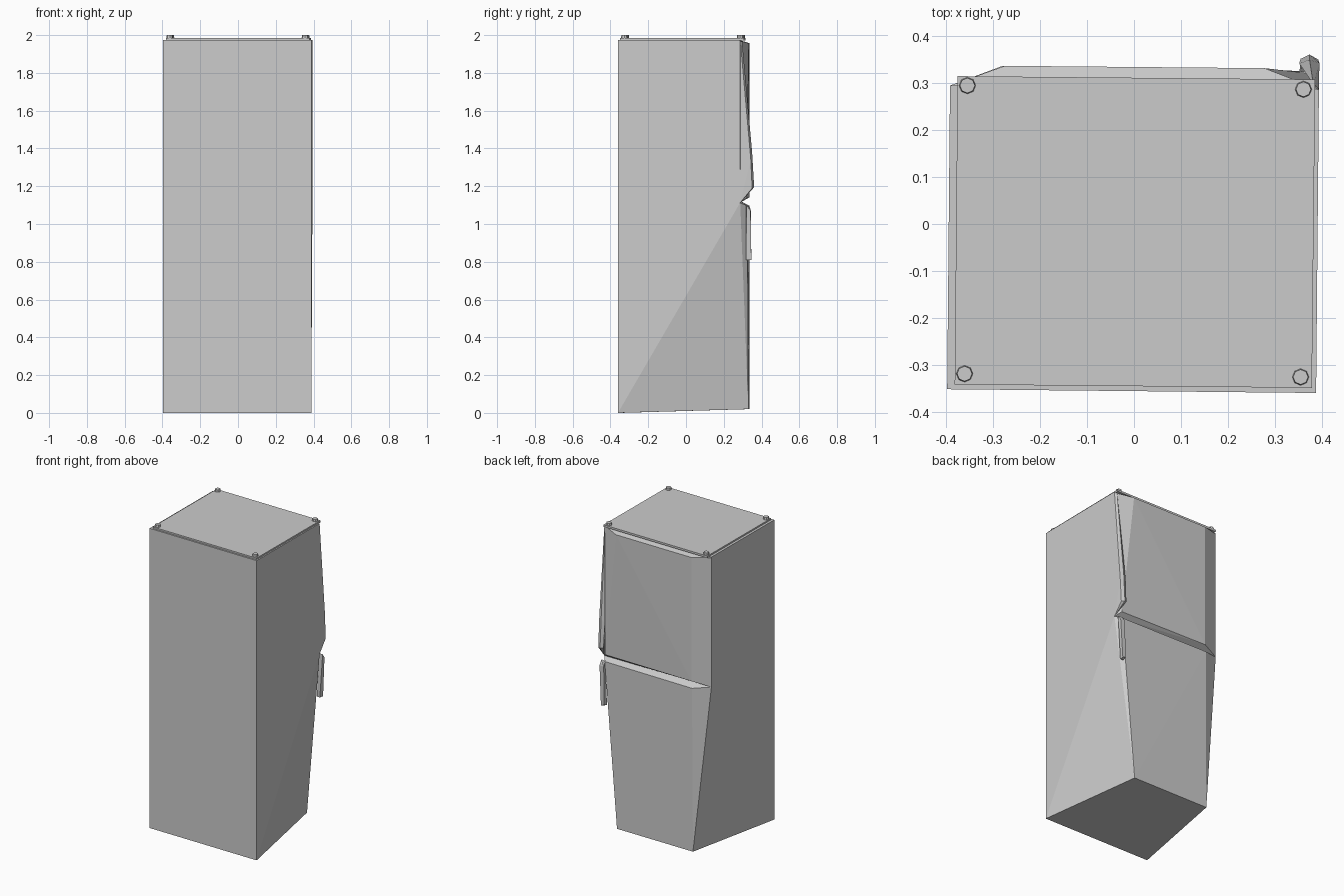
import bpy, bmesh

if "Cube" in bpy.data.objects:
    bpy.data.objects.remove(bpy.data.objects["Cube"])

def make(name, verts, faces=None):
    """Mesh from given faces, or the convex hull of the points."""
    bm = bmesh.new()
    vs = [bm.verts.new(v) for v in verts]
    if faces:
        for f in faces:
            bm.faces.new([vs[i] for i in f])
    else:
        res = bmesh.ops.convex_hull(bm, input=vs)
        loose = [v for v in bm.verts if not v.link_faces]
        bmesh.ops.delete(bm, geom=loose, context='VERTS')
        bmesh.ops.dissolve_limit(bm, angle_limit=0.01, verts=bm.verts[:], edges=bm.edges[:])
    bmesh.ops.recalc_face_normals(bm, faces=bm.faces[:])
    me = bpy.data.meshes.new(name)
    bm.to_mesh(me)
    bm.free()
    ob = bpy.data.objects.new(name, me)
    bpy.context.collection.objects.link(ob)
    return ob

# Key points shared by cabinet and doors
T = 1.975
front_l, front_r = (-0.398, -0.352), (0.388, -0.36)
back_l, back_r = (-0.392, 0.295), (0.394, 0.287)
seam_l, seam_r = (*back_l, 1.118), (*back_r, 1.113)
foot_l, foot_r = (-0.285, 0.335, 0.02), (0.272, 0.33, 0.02)

# Cabinet: straight above the seam, pinched in towards the back foot
make("cabinet",
     [(*front_l, 0), (*front_r, 0), (*front_r, T), (*front_l, T),
      (*back_l, T), (*back_r, T), seam_l, seam_r, foot_l, foot_r],
     [(0, 1, 2, 3), (2, 5, 4, 3), (1, 7, 5, 2), (1, 9, 7),
      (0, 3, 4, 6), (0, 6, 8), (0, 8, 1), (1, 8, 9), (4, 5, 7, 6)])

# Doors on the +y side with one chamfered edge each
make("upper_door",
     [(*back_l, T - 0.005), (*back_r, T - 0.005), seam_l, seam_r,
      (-0.275, 0.337, 1.957), (0.278, 0.332, 1.957),
      (-0.275, 0.337, 1.142), (0.365, 0.322, 1.14)])
make("lower_door",
     [seam_l, seam_r, foot_l, foot_r,
      (-0.28, 0.337, 1.096), (0.365, 0.325, 1.096)])

# Door handles along the right edge
make("upper_handle",
     [(0.394, 0.288, 1.965), (0.382, 0.298, 1.965),
      (0.352, 0.342, 1.36), (0.374, 0.35, 1.38), (0.395, 0.343, 1.34),
      (0.355, 0.352, 1.2), (0.374, 0.361, 1.195), (0.393, 0.35, 1.19),
      seam_r])
make("lower_handle",
     [(0.365, 0.318, 1.10), (0.393, 0.32, 1.10), (0.372, 0.338, 1.09),
      (0.36, 0.343, 1.07), (0.391, 0.342, 1.07),
      (0.352, 0.32, 0.81), (0.374, 0.318, 0.81),
      (0.355, 0.346, 0.82), (0.378, 0.346, 0.81)])

# Top plate
make("top_plate",
     [(x, y, z) for z in (T - 0.003, 1.985)
      for x, y in ((-0.382, -0.342), (0.379, -0.349), (0.386, 0.308), (-0.376, 0.315))])

# Corner studs
for i, (x, y) in enumerate(((-0.361, -0.319), (0.355, -0.326), (0.361, 0.287), (-0.355, 0.295))):
    bpy.ops.mesh.primitive_cone_add(vertices=8, radius1=0.018, radius2=0.016,
                                    depth=0.017, location=(x, y, 1.9915))
    bpy.context.object.name = f"corner_stud_{i + 1}"
